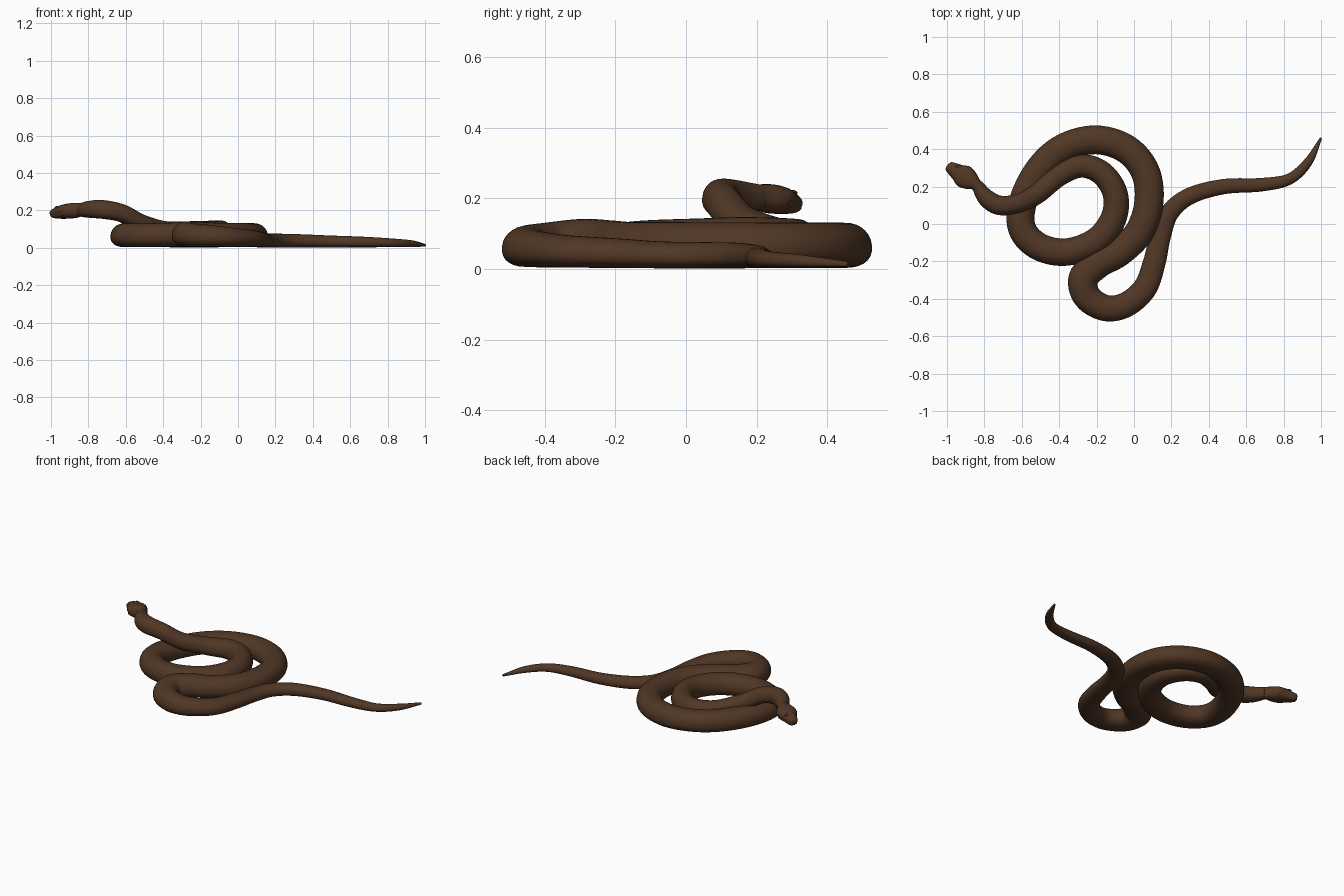
import bpy, bmesh, math
from mathutils import Vector

cube = bpy.data.objects.get("Cube")
if cube:
    bpy.data.objects.remove(cube, do_unlink=True)

# Single skin colour
skin = bpy.data.materials.new("brown_skin")
skin.use_nodes = True
COLOUR = (0.08, 0.038, 0.018, 1)
skin.diffuse_color = COLOUR
skin.node_tree.nodes["Principled BSDF"].inputs["Base Color"].default_value = COLOUR
skin.node_tree.nodes["Principled BSDF"].inputs["Roughness"].default_value = 0.7


def finish(bm, name):
    bmesh.ops.recalc_face_normals(bm, faces=bm.faces)
    mesh = bpy.data.meshes.new(name)
    bm.to_mesh(mesh)
    bm.free()
    mesh.materials.append(skin)
    obj = bpy.data.objects.new(name, mesh)
    bpy.context.collection.objects.link(obj)
    for other in bpy.context.selected_objects:
        other.select_set(False)
    obj.select_set(True)
    bpy.context.view_layer.objects.active = obj
    bpy.ops.object.shade_smooth_by_angle(angle=math.radians(50))
    return obj


def expand(path, girth):
    """Give every path point its height and half sizes: x, y, z, half width, half height."""
    rows = []
    for i, (x, y) in enumerate(path):
        for a, b in zip(girth, girth[1:]):
            if a[0] <= i <= b[0]:
                t = (i - a[0]) / (b[0] - a[0])
                sizes = [(p + (q - p) * t) / 1000 for p, q in zip(a[1:], b[1:])]
                rows.append(Vector([x / 100, y / 100] + sizes))
                break
    return rows


def spline(rows, steps):
    """Smooth curve through all rows."""
    ext = [rows[0] * 2 - rows[1]] + rows + [rows[-1] * 2 - rows[-2]]
    out = []
    for a, b, c, d in zip(ext, ext[1:], ext[2:], ext[3:]):
        for k in range(steps):
            t = k / steps
            out.append((b * 2 + (c - a) * t + (a * 2 - b * 5 + c * 4 - d) * t ** 2
                        + (b * 3 - a - c * 3 + d) * t ** 3) * 0.5)
    return out + [rows[-1]]


def sweep(name, rows, steps, sides, sag, groove=0):
    """Skin a tube with a belly-heavy section; groove pinches in a mouth line."""
    pts = spline(rows, steps)
    bm = bmesh.new()
    rings = []
    for i, p in enumerate(pts):
        ahead, behind = pts[min(i + 1, len(pts) - 1)], pts[max(i - 1, 0)]
        along = Vector((ahead - behind)[:3]).normalized()
        side = along.cross(Vector((0, 0, 1))).normalized()
        up = side.cross(along)
        ring = []
        for k in range(sides):
            a = math.tau * k / sides
            c, s = math.cos(a), math.sin(a)
            pinch = 1 - groove * (abs(s + 0.26) < 0.05) * (i > len(pts) * 0.35)
            u = math.copysign(abs(c) ** 0.9, c) * (1 - sag * s) * pinch * p[3]
            v = math.copysign(abs(s) ** 0.9, s) * p[4]
            ring.append(bm.verts.new(Vector(p[:3]) + side * u + up * v))
        rings.append(ring)
    for r, q in zip(rings, rings[1:]):
        for k in range(sides):
            n = (k + 1) % sides
            bm.faces.new((r[k], r[n], q[n], q[k]))
    bm.faces.new(rings[0])
    bm.faces.new(rings[-1])
    return finish(bm, name)


# Body: tail, front loop, outer coil, inner coil, raised neck (hundredths)
body_path = [
    (100, 46), (93, 33), (83, 24), (68, 21), (48, 20), (30, 15), (19, 6), (14, -7),
    (11, -20), (6, -34), (-4, -43), (-15, -45), (-25, -39), (-27, -29), (-19, -21),
    (-8, -15), (3, -4), (8, 12), (6, 28), (-4, 40), (-20, 45), (-37, 41), (-50, 30),
    (-59, 13), (-60, -2), (-51, -12), (-36, -15), (-20, -9), (-11, 3), (-10, 16),
    (-17, 27), (-28, 31), (-40, 26), (-52, 16), (-62, 11), (-72, 10), (-79, 14), (-84, 21)]

# Point number, then centre height, half width, half height (thousandths)
body_girth = [
    (0, 14, 6, 7), (1, 22, 24, 18), (3, 31, 36, 28), (5, 38, 45, 36), (7, 40, 56, 38),
    (9, 50, 64, 46), (11, 64, 70, 58), (13, 73, 80, 69), (15, 69, 78, 64),
    (20, 67, 77, 64), (25, 67, 74, 63), (27, 73, 72, 66), (29, 83, 67, 64),
    (31, 84, 62, 58), (32, 92, 58, 52), (33, 132, 54, 48), (34, 185, 51, 48),
    (35, 205, 52, 50), (36, 206, 47, 46), (37, 203, 31, 36)]
sweep("body", expand(body_path, body_girth), 7, 28, 0.1)

# Head: wide jaw tapering to a blunt snout, with a mouth line
head_path = [(-82, 18), (-84.5, 21), (-87.5, 23.2), (-91, 25.5), (-94.5, 27.8),
             (-97.5, 29.8), (-99.2, 30.8), (-99.8, 31.2)]
head_girth = [(0, 204, 30, 34), (1, 203, 33, 37), (2, 200, 52, 41), (3, 196, 61, 40),
              (4, 191, 45, 36), (5, 185, 34, 28), (6, 183, 26, 21), (7, 182, 12, 10)]
sweep("head", expand(head_path, head_girth), 6, 24, 0, 0.1)

# Brow ridges and eyes, mirrored across the head's own axis
axis = Vector((-0.84, 0.54, 0)).normalized()
across = Vector((axis.y, -axis.x, 0))
crown = Vector((-0.945, 0.278, 0.2))
for label, sign in (("left", -1), ("right", 1)):
    for part, out, lift, size in (("brow", 0.026, 0.016, (0.026, 0.01, 0.008)),
                                  ("eye", 0.036, 0.004, (0.009, 0.008, 0.008))):
        bm = bmesh.new()
        bmesh.ops.create_uvsphere(bm, u_segments=16, v_segments=10, radius=1)
        for v in bm.verts:
            v.co = Vector([c * s for c, s in zip(v.co, size)])
        obj = finish(bm, label + "_" + part)
        obj.location = crown + across * out * sign + Vector((0, 0, lift))
        obj.rotation_euler.z = math.atan2(axis.y, axis.x)
